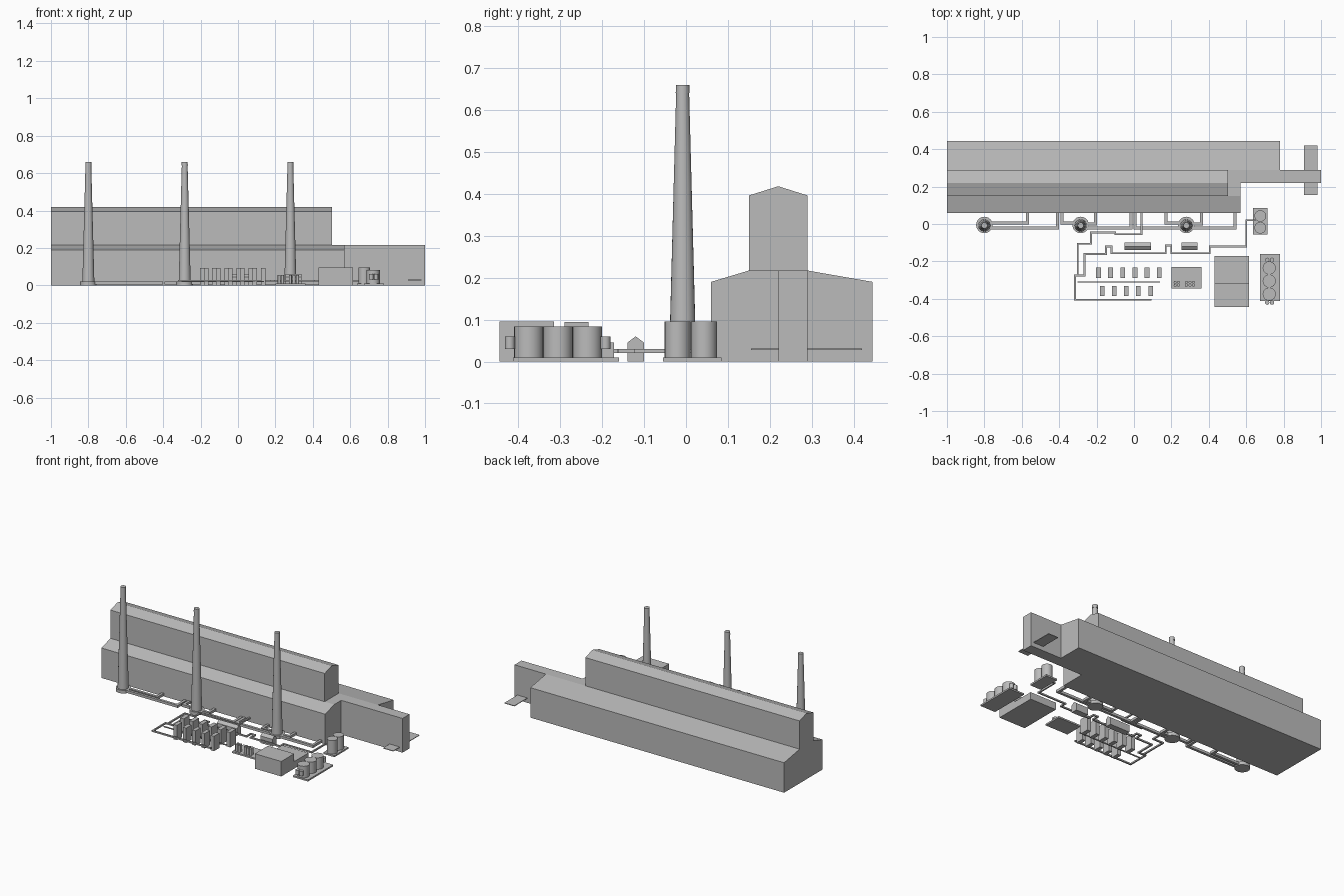
import bpy, bmesh, math

if "Cube" in bpy.data.objects:
    bpy.data.objects.remove(bpy.data.objects["Cube"])

grey = bpy.data.materials.new("plant grey")
grey.diffuse_color = (0.5, 0.5, 0.5, 1)
grey.use_nodes = True
grey.node_tree.nodes["Principled BSDF"].inputs["Base Color"].default_value = grey.diffuse_color


def finish(name, bm):
    bmesh.ops.recalc_face_normals(bm, faces=bm.faces)
    me = bpy.data.meshes.new(name)
    bm.to_mesh(me)
    bm.free()
    me.materials.append(grey)
    ob = bpy.data.objects.new(name, me)
    bpy.context.collection.objects.link(ob)
    return ob


def add_box(bm, x0, x1, y0, y1, z0, z1):
    vs = bmesh.ops.create_cube(bm, size=1)["verts"]
    for v in vs:
        v.co = ((x0 + x1) / 2 + v.co.x * (x1 - x0),
                (y0 + y1) / 2 + v.co.y * (y1 - y0),
                (z0 + z1) / 2 + v.co.z * (z1 - z0))


def box(name, *dims):
    bm = bmesh.new()
    add_box(bm, *dims)
    return finish(name, bm)


def extrude_x(name, profile, x0, x1):
    """Extrude a closed (y, z) profile along x."""
    bm = bmesh.new()
    f = bm.faces.new([bm.verts.new((x0, y, z)) for y, z in profile])
    r = bmesh.ops.extrude_face_region(bm, geom=[f])
    for v in r["geom"]:
        if isinstance(v, bmesh.types.BMVert):
            v.co.x = x1
    return finish(name, bm)


def cone(name, x, y, z0, z1, r0, r1, sides=24):
    bm = bmesh.new()
    bmesh.ops.create_cone(bm, cap_ends=True, segments=sides, radius1=r0, radius2=r1, depth=z1 - z0)
    bmesh.ops.translate(bm, verts=bm.verts, vec=(x, y, (z0 + z1) / 2))
    ob = finish(name, bm)
    bpy.ops.object.select_all(action='DESELECT')
    ob.select_set(True)
    bpy.context.view_layer.objects.active = ob
    bpy.ops.object.shade_smooth_by_angle(angle=math.radians(35))
    return ob


def pipe(name, pts, w, z):
    """Square-section pipe run made of axis-aligned legs."""
    bm = bmesh.new()
    h = w / 2
    for (ax, ay), (bx, by) in zip(pts, pts[1:]):
        add_box(bm, min(ax, bx) - h, max(ax, bx) + h, min(ay, by) - h, max(ay, by) + h, z - h, z + h)
    return finish(name, bm)


# Main building: hall, rear annex, side wing and tall boiler hall, fused
hall = extrude_x("main_building", [(.06, 0), (.06, .19), (.15, .217), (.29, .217), (.445, .19), (.445, 0)], -1, .57)
parts = [
    extrude_x("rear_annex", [(.25, 0), (.25, .217), (.29, .217), (.445, .19), (.445, 0)], .5, .78),
    box("side_wing", .5, 1, .22, .29, 0, .217),
    extrude_x("boiler_hall", [(.15, .15), (.15, .396), (.22, .418), (.29, .396), (.29, .15)], -1, .503),
]
bpy.context.view_layer.objects.active = hall
for p in parts:
    m = hall.modifiers.new("join", 'BOOLEAN')
    m.operation = 'UNION'
    m.solver = 'EXACT'
    m.object = p
    bpy.ops.object.modifier_apply(modifier=m.name)
    bpy.data.objects.remove(p)
box("conveyor_platform", .91, .98, .155, .42, .027, .031)

# Chimneys on round footings
for x in (-.8, -.285, .28):
    cone("chimney_footing", x, -.005, 0, .02, .044, .044)
    cone("chimney", x, -.008, .02, .64, .032, .0155)
    cone("chimney_rim", x, -.008, .64, .66, .0165, .016)

# Flue ducts from the building to the chimneys
for pts in (
    [(-.8, .005), (-.57, .005), (-.57, .07)],
    [(-.8, -.022), (-.41, -.022), (-.41, .07)],
    [(-.285, .005), (-.385, .005), (-.385, .07)],
    [(-.285, 0), (-.205, 0), (-.205, .07)],
    [(-.285, -.022), (-.015, -.022), (-.015, .07)],
    [(.28, -.022), (.005, -.022), (.005, .07)],
    [(.28, .005), (.17, .005), (.17, .07)],
    [(.28, 0), (.36, 0), (.36, .07)],
    [(.28, -.022), (.54, -.022), (.54, .07)],
):
    pipe("flue_duct", pts, .016, .012)

# Thin yard pipes
pipe("yard_pipe_long", [(.09, -.405), (-.315, -.405), (-.315, -.275), (-.265, -.275), (-.265, -.16),
                        (-.15, -.16), (-.15, -.12), (-.12, -.12), (-.12, -.157), (.17, -.157),
                        (.17, -.115), (.2, -.115), (.2, -.157), (.405, -.157), (.405, -.12),
                        (.6, -.12), (.6, .02), (.645, .02)], .009, .025)
pipe("yard_pipe_rear", [(-.3, -.275), (-.3, -.105), (-.23, -.105), (-.23, -.045), (-.1, -.045),
                        (-.1, -.055), (.04, -.055), (.04, .07)], .009, .025)
pipe("yard_pipe_middle", [(-.3, -.31), (.135, -.31)], .006, .02)

# Two staggered rows of filter cabinets
for i in range(6):
    x = -.19 + i * .065
    box("rear_cabinet", x - .013, x + .013, -.29, -.232, 0, .094)
    if i < 5:
        box("front_cabinet", x + .007, x + .031, -.385, -.332, 0, .094)

# Gabled pump sheds
for x0, x1 in ((-.05, .09), (.255, .34)):
    extrude_x("pump_shed", [(-.14, 0), (-.14, .045), (-.12, .06), (-.1, .045), (-.1, 0)], x0, x1)

# Vessel pad with small upright cylinders
box("vessel_pad", .2, .36, -.345, -.23, 0, .01)
for x in (.22, .238, .28, .299, .318):
    for y in (-.312, -.328):
        cone("small_vessel", x, y, .01, .055, .008, .008, 12)

# Workshop with tall front and low rear
extrude_x("workshop", [(-.445, 0), (-.445, .095), (-.315, .095), (-.315, .045), (-.172, .045), (-.172, 0)], .43, .615)

# Tank groups on pads
box("tank_pad_front", .675, .78, -.413, -.16, 0, .01)
for y in (-.235, -.305, -.375):
    cone("storage_tank", .723, y, .01, .083, .035, .035)
for x in (.712, .738):
    for y in (-.192, -.42):
        cone("side_vessel", x, y, .03, .06, .012, .012, 12)
box("tank_pad_rear", .637, .715, -.055, .085, 0, .01)
for y in (-.02, .043):
    cone("water_tank", .675, y, .01, .095, .031, .031)
